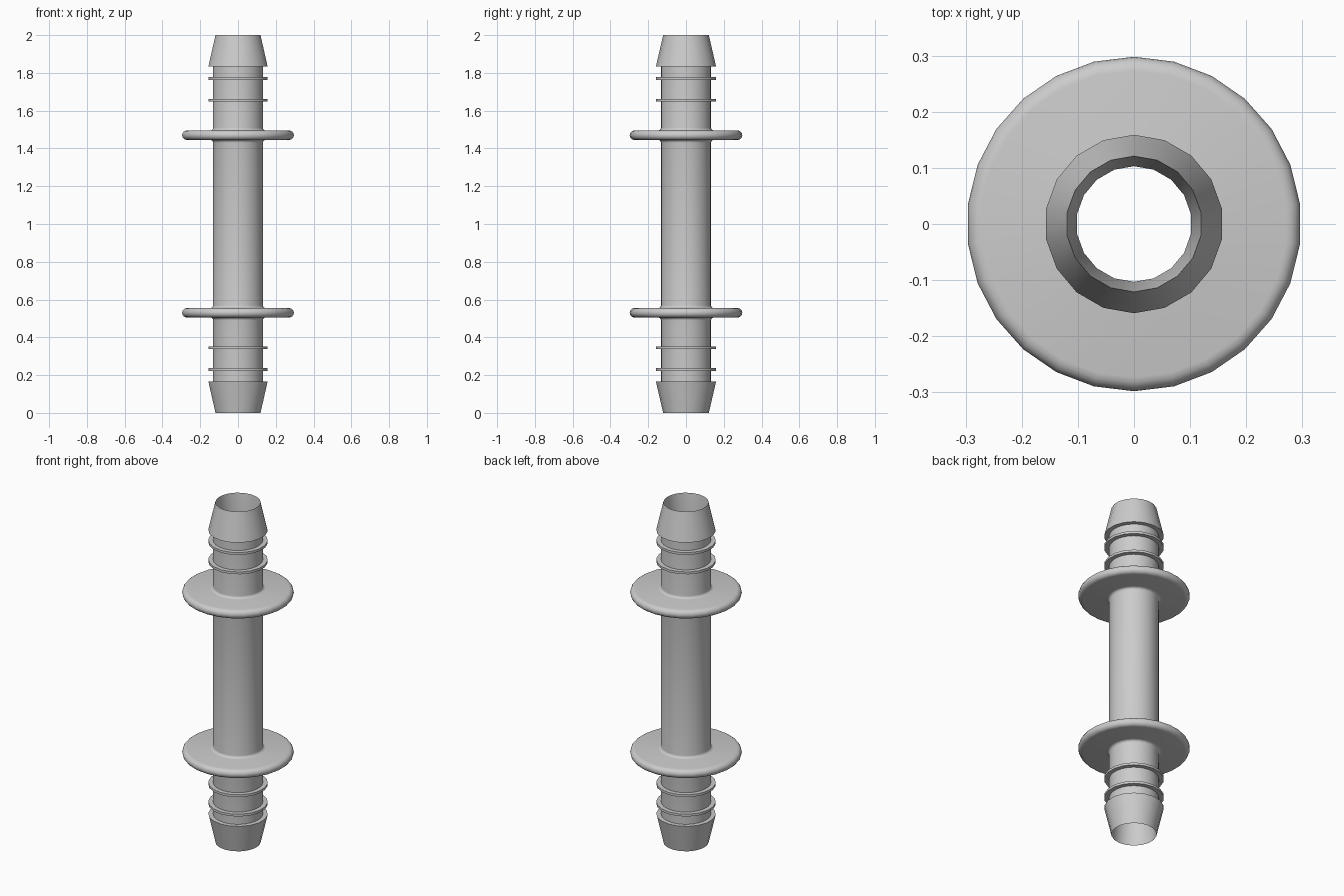
import bpy
from math import pi, cos, sin, radians

if "Cube" in bpy.data.objects:
    bpy.data.objects.remove(bpy.data.objects["Cube"])

MID = 1.0  # the part is symmetric about this height


def lathe(name, profile, sides):
    """Revolve (radius, height) points about z, then mirror about mid height."""
    verts, faces = [], []
    for r, z in profile:
        for j in range(sides):
            a = pi / 2 + 2 * pi * j / sides
            verts.append((r * cos(a), r * sin(a), z - MID))
    for i in range(len(profile) - 1):
        for j in range(sides):
            k = (j + 1) % sides
            faces.append((i * sides + j, (i + 1) * sides + j,
                          (i + 1) * sides + k, i * sides + k))
    mesh = bpy.data.meshes.new(name)
    mesh.from_pydata(verts, [], faces)
    mesh.update()
    obj = bpy.data.objects.new(name, mesh)
    bpy.context.collection.objects.link(obj)
    obj.location.z = MID
    mirror = obj.modifiers.new("mirror", 'MIRROR')
    mirror.use_axis = (False, False, True)
    mirror.merge_threshold = 0.0001
    bpy.ops.object.select_all(action='DESELECT')
    obj.select_set(True)
    bpy.context.view_layer.objects.active = obj
    bpy.ops.object.shade_smooth_by_angle(angle=radians(35))
    return obj


def arc(r, z, radius, start, end, steps):
    """Points of an arc in the profile plane, angles in degrees."""
    return [(r + radius * cos(radians(start + (end - start) * i / steps)),
             z + radius * sin(radians(start + (end - start) * i / steps)))
            for i in range(steps + 1)]


# Shaft with a round-edged flange blended into it by small fillets
TUBE, FLANGE, TOP, LOW, FILLET = 0.133, 0.298, 1.495, 1.445, 0.015
half = (TOP - LOW) / 2
shaft = [(TUBE, 1.84)]
shaft += arc(TUBE + FILLET, TOP + FILLET, FILLET, 180, 270, 4)
shaft += arc(FLANGE - half, TOP - half, half, 90, -90, 8)
shaft += arc(TUBE + FILLET, LOW - FILLET, FILLET, 90, 180, 4)
shaft += [(TUBE, MID)]
lathe("flanged_shaft", shaft, 26)

# Through bore flaring to a thin lip, then the tapered barb tip
lathe("bore_and_barb_tip",
      [(0.103, MID), (0.103, 1.835), (0.121, 2.0), (0.159, 1.835), (0.128, 1.835)], 18)

# Thin sealing rings behind the tip
for n, z in enumerate((1.77, 1.656)):
    lathe(f"sealing_ring_{n + 1}",
          [(0.128, z + 0.007), (0.159, z + 0.007), (0.159, z - 0.007), (0.128, z - 0.007)], 18)
